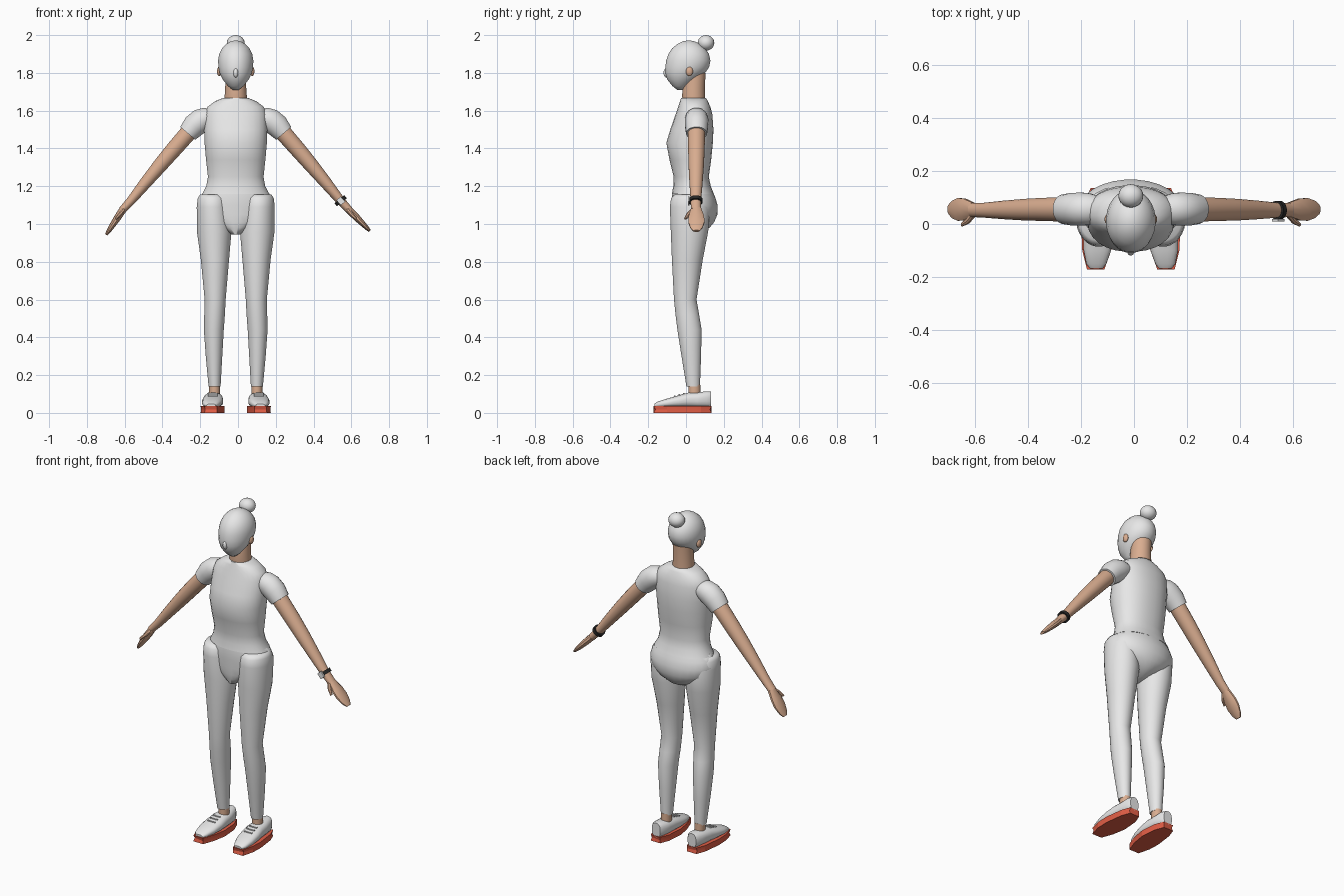
import bpy, bmesh, math
from mathutils import Vector

cube = bpy.data.objects.get("Cube")
if cube:
    bpy.data.objects.remove(cube, do_unlink=True)

CENTRE = -0.012  # the body sits slightly off the middle of the arm span


def make_material(name, colour):
    mat = bpy.data.materials.new(name)
    mat.use_nodes = True
    mat.diffuse_color = (*colour, 1)
    mat.node_tree.nodes["Principled BSDF"].inputs["Base Color"].default_value = (*colour, 1)
    return mat


WHITE = make_material("light grey cloth", (0.8, 0.8, 0.8))
SKIN = make_material("skin", (0.7, 0.42, 0.28))
RED = make_material("red rubber", (0.75, 0.11, 0.06))
BLACK = make_material("black strap", (0.02, 0.02, 0.02))


def finish(bm, name, mat, angle=40):
    bmesh.ops.recalc_face_normals(bm, faces=bm.faces[:])
    mesh = bpy.data.meshes.new(name)
    bm.to_mesh(mesh)
    bm.free()
    mesh.materials.append(mat)
    for poly in mesh.polygons:
        poly.use_smooth = True
    mesh.set_sharp_from_angle(angle=math.radians(angle))
    obj = bpy.data.objects.new(name, mesh)
    bpy.context.scene.collection.objects.link(obj)
    return obj


def skin_loops(loops, name, mat, angle=40):
    """Bridge a list of closed point loops and cap both ends."""
    bm = bmesh.new()
    rows = [[bm.verts.new(p) for p in loop] for loop in loops]
    count = len(rows[0])
    for a, b in zip(rows, rows[1:]):
        for i in range(count):
            j = (i + 1) % count
            bm.faces.new((a[i], a[j], b[j], b[i]))
    bm.faces.new(rows[0])
    bm.faces.new(rows[-1])
    return finish(bm, name, mat, angle)


def oval(centre, u, v, sides=24, square=2.0):
    """Superellipse loop spanned by two half-axis vectors."""
    points = []
    for i in range(sides):
        a = math.tau * (i + 0.5) / sides
        c, s = math.cos(a), math.sin(a)
        p = 2 / square
        points.append(Vector(centre)
                      + Vector(u) * math.copysign(abs(c) ** p, c)
                      + Vector(v) * math.copysign(abs(s) ** p, s))
    return points


def upright(name, rings, mat, x=0.0, square=2.0, sides=28):
    """Vertical loft; each ring is height, half width, front y, back y, optional x shift."""
    loops = []
    for z, half, front, back, *shift in rings:
        cx = CENTRE + x + (shift[0] if shift else 0)
        loops.append(oval((cx, (front + back) / 2, z), (half, 0, 0),
                          (0, (back - front) / 2, 0), sides, square))
    return skin_loops(loops, name, mat, 60)


def limb(name, side, path, mat, sides=20):
    """Loft along a path; each point is x offset, y, z, half depth, half thickness."""
    pts = [Vector((CENTRE + side * p[0], p[1], p[2])) for p in path]
    loops = []
    for i, p in enumerate(path):
        t = (pts[min(i + 1, len(pts) - 1)] - pts[max(i - 1, 0)]).normalized()
        v = t.cross(Vector((0, 1, 0))).normalized()
        loops.append(oval(pts[i], (0, p[3], 0), v * p[4], sides))
    return skin_loops(loops, name, mat)


def ball(name, centre, size, mat):
    bm = bmesh.new()
    bmesh.ops.create_uvsphere(bm, u_segments=20, v_segments=12, radius=1)
    for v in bm.verts:
        v.co = Vector([a * b + c for a, b, c in zip(v.co, size, centre)])
    return finish(bm, name, mat)


def block(name, centre, size, mat, tilt=0.0):
    bm = bmesh.new()
    bmesh.ops.create_cube(bm, size=1)
    for v in bm.verts:
        v.co = Vector([a * b for a, b in zip(v.co, size)])
    obj = finish(bm, name, mat)
    obj.location = centre
    obj.rotation_euler.y = tilt
    return obj


# Head, nose, hair bun and neck
upright("head", [
    (1.709, .014, -.045, -.015), (1.73, .042, -.072, .01), (1.765, .069, -.1, .06),
    (1.8, .086, -.11, .102), (1.83, .092, -.11, .123), (1.865, .094, -.106, .13),
    (1.9, .088, -.094, .122), (1.93, .073, -.074, .103), (1.953, .051, -.046, .076),
    (1.967, .026, -.018, .046), (1.971, .008, .005, .025)], WHITE)
ball("nose", (CENTRE, -.105, 1.8), (.013, .014, .024), WHITE)
ball("hair_bun", (CENTRE, .106, 1.959), (.047, .044, .041), WHITE)
upright("neck", [(1.6, .06, -.015, .1), (1.68, .059, -.021, .101), (1.72, .056, -.018, .1),
                 (1.8, .055, -.01, .104)], SKIN)

# Shirt body running down into the seat of the trousers
upright("torso", [
    (1.668, .065, -.026, .106), (1.65, .11, -.032, .116), (1.62, .15, -.042, .13),
    (1.58, .165, -.056, .14), (1.5, .168, -.084, .146), (1.43, .166, -.105, .143),
    (1.34, .158, -.088, .134), (1.25, .148, -.066, .121), (1.2, .157, -.068, .132),
    (1.16, .178, -.075, .148)], WHITE, square=2.2)
upright("pelvis", [
    (1.17, .173, -.072, .144), (1.14, .19, -.075, .156), (1.1, .2, -.074, .168),
    (1.05, .188, -.072, .167), (1.01, .15, -.07, .15), (.98, .09, -.066, .125),
    (.945, .024, -.055, .06)], WHITE)

for side, label in ((1, "left"), (-1, "right")):
    # Ear
    ball(label + "_ear", (CENTRE + side * .087, .018, 1.808), (.012, .019, .025), SKIN)

    # Trouser leg and ankle
    leg = [(1.155, .068, -.062, .09, .122), (1.135, .08, -.08, .11, .122),
           (1.09, .086, -.086, .128, .121), (.96, .092, -.081, .118, .114),
           (.81, .075, -.075, .089, .11), (.6, .056, -.064, .056, .109),
           (.52, .055, -.056, .07, .112), (.44, .053, -.046, .083, .116),
           (.3, .044, -.024, .08, .115), (.14, .032, .002, .074, .112)]
    upright(label + "_leg", [(*r[:4], side * r[4]) for r in leg], WHITE)
    upright(label + "_ankle", [(.06, .029, .012, .078), (.15, .029, .012, .076)],
            SKIN, x=side * .112, sides=16)

    # Faceted sole with a pinched middle edge
    outline = [(.1, -.172), (.165, -.172), (.183, -.1), (.186, -.03), (.172, .08), (.152, .135),
               (.09, .135), (.068, .08), (.06, -.02), (.074, -.1)]
    loops = []
    for z, pinch in ((0, 0), (.018, .06), (.036, 0)):
        loop = []
        for i, (x, y) in enumerate(outline):
            k = 1 - pinch * (i % 2)
            loop.append((CENTRE + side * (.122 + (x - .122) * k), y * k, z))
        loops.append(loop)
    skin_loops(loops, label + "_sole", RED, 15)

    # Shoe upper, lofted from toe to heel
    upper = [(-.168, .13, .024, .048), (-.15, .13, .038, .06), (-.1, .126, .052, .076),
             (-.04, .122, .056, .093), (.01, .119, .052, .107), (.06, .118, .047, .108),
             (.11, .118, .041, .115), (.132, .119, .028, .113)]
    skin_loops([oval((CENTRE + side * x, y, (top + .028) / 2), (half, 0, 0),
                     (0, 0, (top - .028) / 2), 20, 2.5) for y, x, half, top in upper],
               label + "_shoe", WHITE)
    for i in range(3):
        block(f"{label}_lace_{i}", (CENTRE + side * .122, -.06 + i * .024, .089 + i * .007),
              (.05, .007, .006), WHITE)

    # Sleeve and bare arm
    limb(label + "_sleeve", side, [
        (.125, .056, 1.565, .05, .045), (.155, .056, 1.56, .06, .058),
        (.185, .056, 1.547, .063, .065), (.22, .056, 1.52, .062, .063),
        (.254, .056, 1.48, .056, .053)], WHITE)
    limb(label + "_arm", side, [
        (.225, .055, 1.513, .045, .044), (.26, .055, 1.473, .046, .045),
        (.33, .055, 1.393, .044, .043), (.4, .054, 1.311, .041, .039),
        (.48, .053, 1.215, .035, .032), (.555, .052, 1.123, .028, .024),
        (.6, .053, 1.075, .027, .02)], SKIN)

    # Flat hand, relaxed a little further on the right, with a thumb
    tip_x, tip_z = (.71, .963) if side > 0 else (.686, .943)

    def along(f):
        return .595 + (tip_x - .595) * f, .055, 1.08 + (tip_z - 1.08) * f
    limb(label + "_hand", side, [
        (*along(0), .027, .02), (*along(.35), .043, .019), (*along(.6), .045, .016),
        (*along(.85), .034, .012), (*along(1), .018, .007)], SKIN, sides=10)
    limb(label + "_thumb", side, [
        (.59, .04, 1.08, .014, .012), (.612, .014, 1.052, .013, .011),
        (.636, -.002, 1.028, .008, .007)], SKIN, sides=8)

# Wrist strap with a pale face plate on the left arm
limb("watch_strap", 1, [(.549, .052, 1.131, .036, .034), (.562, .052, 1.115, .036, .034)], BLACK)
block("watch_face", (CENTRE + .556, .014, 1.122), (.03, .009, .036), WHITE, math.radians(-41))
